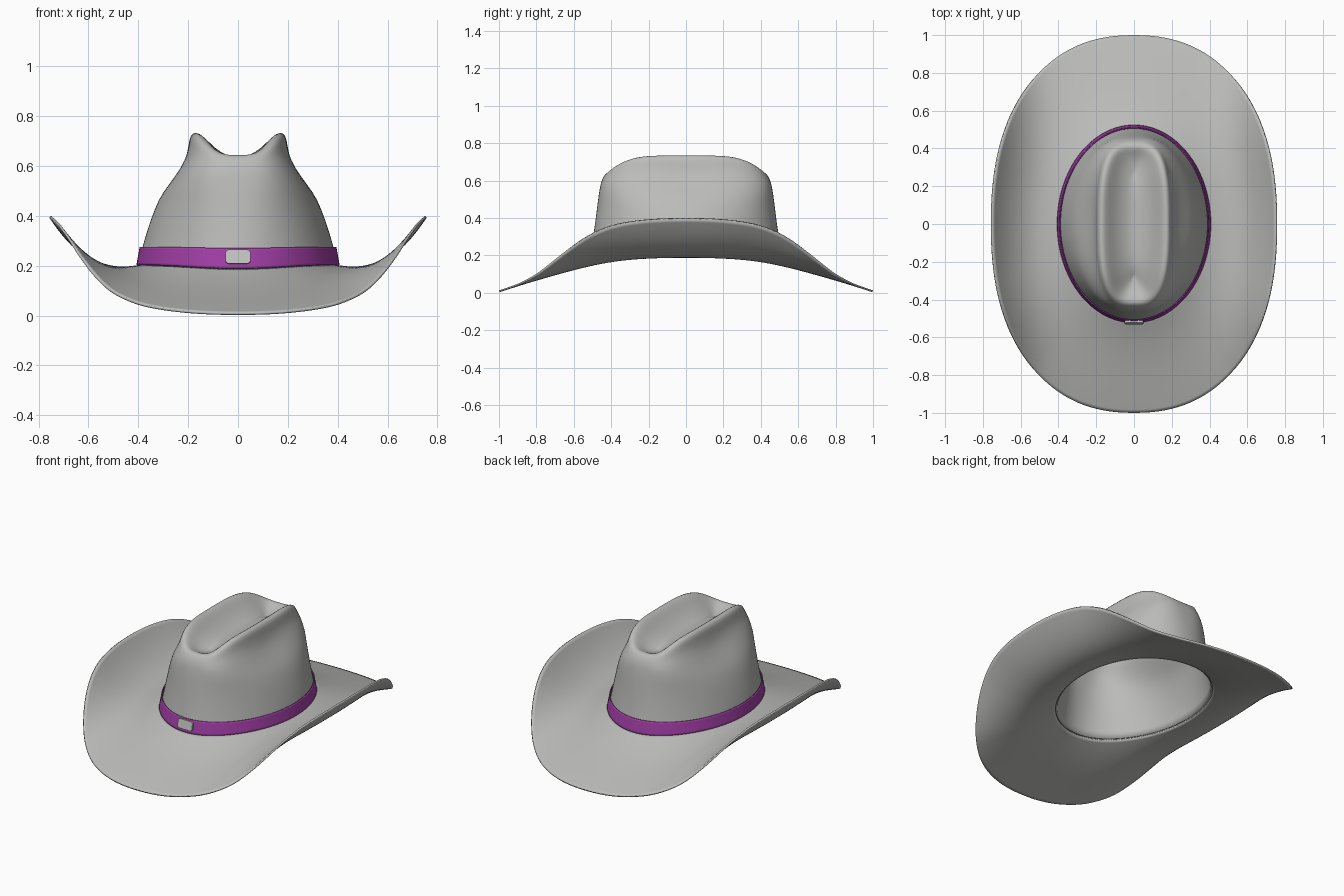
import bpy, bmesh, math

if "Cube" in bpy.data.objects:
    bpy.data.objects.remove(bpy.data.objects["Cube"])

SEG = 96


def material(name, rgb):
    m = bpy.data.materials.new(name)
    m.diffuse_color = (*rgb, 1)
    m.use_nodes = True
    m.node_tree.nodes["Principled BSDF"].inputs["Base Color"].default_value = m.diffuse_color
    return m


felt = material("grey_felt", (0.50, 0.50, 0.49))
purple = material("purple_band", (0.37, 0.05, 0.39))
metal = material("pale_buckle", (0.56, 0.57, 0.55))


def superellipse(rx, ry, n):
    """Ring of points, counter-clockwise seen from above."""
    pts = []
    for j in range(SEG):
        a = 2 * math.pi * j / SEG
        c, s = math.cos(a), math.sin(a)
        r = (abs(c) ** n + abs(s) ** n) ** (-1 / n)
        pts.append((rx * c * r, ry * s * r))
    return pts


def interp(table, t):
    for (a, va), (b, vb) in zip(table, table[1:]):
        if t <= b:
            return va + (vb - va) * (t - a) / (b - a)
    return table[-1][1]


def loft(name, rings, mat, thickness, offset):
    bm = bmesh.new()
    vr = [[bm.verts.new(p) for p in ring] for ring in rings]
    for a, b in zip(vr, vr[1:]):
        for j in range(SEG):
            k = (j + 1) % SEG
            bm.faces.new((a[j], a[k], b[k], b[j]))
    bmesh.ops.remove_doubles(bm, verts=bm.verts, dist=0.0004)
    for f in bm.faces:
        f.smooth = True
    me = bpy.data.meshes.new(name)
    bm.to_mesh(me)
    bm.free()
    ob = bpy.data.objects.new(name, me)
    bpy.context.collection.objects.link(ob)
    me.materials.append(mat)
    sub = ob.modifiers.new("smooth", 'SUBSURF')
    sub.levels = sub.render_levels = 1
    sol = ob.modifiers.new("thickness", 'SOLIDIFY')
    sol.thickness = thickness
    sol.offset = offset
    return ob


# Crown: side profile (rx, z), end profile (ry, z), roundness exponent
crown_profile = [
    (.398, .203, .515, .188, 2.0), (.385, .275, .502, .270, 2.0),
    (.352, .38, .487, .36, 2.1), (.318, .47, .476, .45, 2.25),
    (.284, .525, .466, .53, 2.6), (.235, .60, .457, .58, 3.0),
    (.206, .65, .447, .608, 3.0), (.197, .69, .436, .628, 3.0),
    (.192, .722, .422, .643, 3.0), (.172, .739, .402, .646, 3.0),
    (.145, .722, .378, .634, 3.0), (.11, .685, .35, .622, 3.0),
    (.07, .655, .32, .614, 3.0), (.03, .637, .29, .610, 3.0),
    (0, .632, .26, .610, 3.0)]


def crown_ring(rx, zs, ry, zf, n, grow=0.0):
    ring = []
    for x, y in superellipse(rx + grow, ry + grow, n):
        q = min(1, abs(y) / (ry + grow))
        z = zf + (zs - zf) * (1 - q ** 5)
        # shallow pinch on each flank
        dent = .07 * math.exp(-(y / .22) ** 2 - ((z - .58) / .05) ** 2)
        ring.append((x * (1 - dent), y, z))
    return ring


crown_rings = [crown_ring(*p) for p in crown_profile]
loft("crown", crown_rings, felt, 0.012, -1)

# Brim: flares down at the ends and curls up at the sides
rim_height = [(0, .40), (.1, .399), (.2, .393), (.3, .383), (.4, .362),
              (.5, .323), (.6, .258), (.7, .178), (.8, .098), (.9, .047),
              (1, .012)]
outer = superellipse(.75, 1.0, 2.3)
inner = crown_rings[0]
brim_rings = []
STEPS = 14
for i in range(STEPS + 1):
    s = 1 - i / STEPS
    ring = []
    for (ox, oy), (ix, iy, iz) in zip(outer, inner):
        x, y = ix + (ox - ix) * s, iy + (oy - iy) * s

        def base(v):
            return .182 - .17 * v * v
        curl = interp(rim_height, abs(oy)) - base(oy)
        z = base(y) + curl * s ** 2.5 + (iz - base(iy)) * (1 - s) ** 3
        ring.append((x, y, z))
    brim_rings.append(ring)
loft("brim", brim_rings, felt, 0.010, -1)

# Hat band hugging the crown base
low, high = crown_profile[0], crown_profile[1]
band_rings = []
for i in range(5):
    t = i / 4
    p = [a + (b - a) * t for a, b in zip(low, high)]
    band_rings.append(crown_ring(*p, grow=0.004))
loft("hat_band", band_rings, purple, 0.006, 1)

# Buckle: small rounded plate on the front of the band
bm = bmesh.new()
bmesh.ops.create_cube(bm, size=1)
for v in bm.verts:
    v.co.x *= .10
    v.co.y *= .012
    v.co.z *= .056
corners = [e for e in bm.edges
           if abs(e.verts[0].co.y - e.verts[1].co.y) > .005]
bmesh.ops.bevel(bm, geom=corners, offset=.014, segments=4, profile=.5,
                affect='EDGES')
me = bpy.data.meshes.new("buckle")
bm.to_mesh(me)
bm.free()
me.materials.append(metal)
buckle = bpy.data.objects.new("buckle", me)
buckle.location = (0, -.521, .236)
buckle.rotation_euler.x = -.16
bpy.context.collection.objects.link(buckle)
